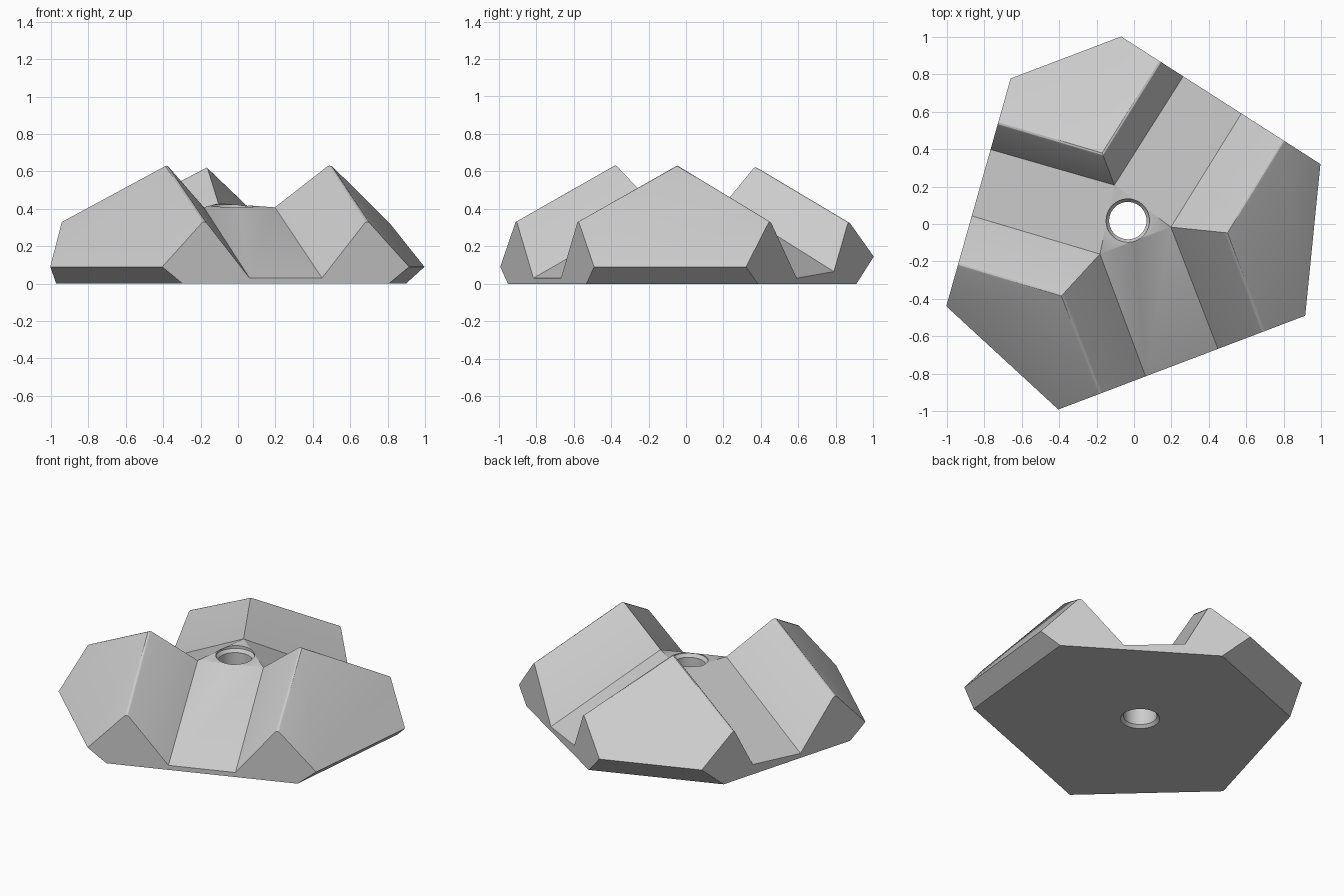
import bpy, bmesh, math
from mathutils import Matrix

if "Cube" in bpy.data.objects:
    bpy.data.objects.remove(bpy.data.objects["Cube"])

grey = bpy.data.materials.new("stone_grey")
grey.diffuse_color = (0.6, 0.6, 0.6, 1)
grey.use_nodes = True
grey.node_tree.nodes["Principled BSDF"].inputs["Base Color"].default_value = grey.diffuse_color

# Own axes: mirror symmetric across u = 0, turned and offset in the world
PLACE = Matrix.Translation((-0.033, 0.018, 0)) @ Matrix.Rotation(math.radians(20.8), 4, 'Z')

# Right half corners
HALF = {
    "base_front": (0.59, -0.812, 0), "base_side": (1.0, 0.011, 0), "base_back": (0.417, 0.796, 0),
    "rim_front": (0.706, -0.812, 0.09), "rim_side": (1.07, -0.083, 0.09), "rim_back": (0.316, 0.933, 0.145),
    "peak": (0.47, -0.248, 0.64), "ridge_front": (0.465, -0.812, 0.34), "ridge_side": (0.929, 0.107, 0.34),
    "ridge_back": (0.465, 0.732, 0.335), "inner": (0.203, -0.114, 0.408),
    "floor_front": (0.207, -0.812, 0.03), "floor_side": (0.771, 0.32, 0.03), "floor_back": (0.551, 0.616, 0.065),
}
CENTRE = {"back_peak": (0, 0.378, 0.63), "back_inner": (0, 0.203, 0.43)}

bm = bmesh.new()
R = {k: bm.verts.new(p) for k, p in HALF.items()}
L = {k: bm.verts.new((-p[0], p[1], p[2])) for k, p in HALF.items()}
for k, p in CENTRE.items():
    R[k] = L[k] = bm.verts.new(p)


def face(side, names):
    bm.faces.new([side[n] for n in names.split()])


def shared(names):
    # face crossing the mirror line: right half then left half in reverse
    n = names.split()
    loop = [R[k] for k in n] + [L[k] for k in reversed(n) if L[k] is not R[k]]
    bm.faces.new(loop)


for s in (R, L):
    face(s, "base_front base_side rim_side rim_front")                          # undercut
    face(s, "rim_front rim_side ridge_side peak ridge_front")                   # outer slope
    face(s, "peak ridge_front floor_front inner")                               # groove walls
    face(s, "peak inner floor_side ridge_side")
    face(s, "back_peak ridge_back floor_back back_inner")
    face(s, "inner floor_side floor_back back_inner")                           # side groove floor
    face(s, "base_side base_back rim_back ridge_back floor_back floor_side ridge_side rim_side")
shared("base_front base_side base_back")                                        # underside
shared("base_front rim_front ridge_front floor_front")                          # front wall
shared("floor_front inner")                                                     # front groove floor
shared("base_back rim_back")                                                    # back undercut
shared("back_peak ridge_back rim_back")                                         # back slope
shared("back_inner inner")                                                      # cap around the hole

# Soft ridges along the three lobes
ridges = []
for s in (R, L):
    for a, b in (("peak", "ridge_front"), ("peak", "ridge_side"), ("back_peak", "ridge_back")):
        ridges.append(bm.edges.get((s[a], s[b])))
bmesh.ops.recalc_face_normals(bm, faces=bm.faces)
bmesh.ops.bevel(bm, geom=ridges, offset=0.02, segments=3, profile=0.5, affect='EDGES')
bmesh.ops.recalc_face_normals(bm, faces=bm.faces)


def make_object(name, mesh_bm):
    me = bpy.data.meshes.new(name)
    mesh_bm.to_mesh(me)
    mesh_bm.free()
    ob = bpy.data.objects.new(name, me)
    bpy.context.collection.objects.link(ob)
    me.materials.append(grey)
    ob.matrix_world = PLACE
    return ob


body = make_object("three_lobed_block", bm)

# Bolt hole cutter: stacked rings, chamfered at both ends
cut = bmesh.new()
N = 48
rings = []
for r, z in ((0.127, -0.01), (0.1, 0.018), (0.1, 0.385), (0.116, 0.405), (0.116, 0.6)):
    rings.append([cut.verts.new((r * math.cos(2 * math.pi * i / N), r * math.sin(2 * math.pi * i / N), z))
                  for i in range(N)])
for lo, hi in zip(rings, rings[1:]):
    for i in range(N):
        j = (i + 1) % N
        cut.faces.new((lo[i], lo[j], hi[j], hi[i]))
cut.faces.new(rings[0][::-1])
cut.faces.new(rings[-1])
bmesh.ops.recalc_face_normals(cut, faces=cut.faces)
cutter = make_object("hole_cutter", cut)

mod = body.modifiers.new("bolt_hole", 'BOOLEAN')
mod.operation = 'DIFFERENCE'
mod.solver = 'EXACT'
mod.object = cutter
bpy.context.view_layer.objects.active = body
body.select_set(True)
bpy.ops.object.modifier_apply(modifier=mod.name)
bpy.data.objects.remove(cutter, do_unlink=True)
bpy.ops.object.shade_smooth_by_angle(angle=math.radians(25))
